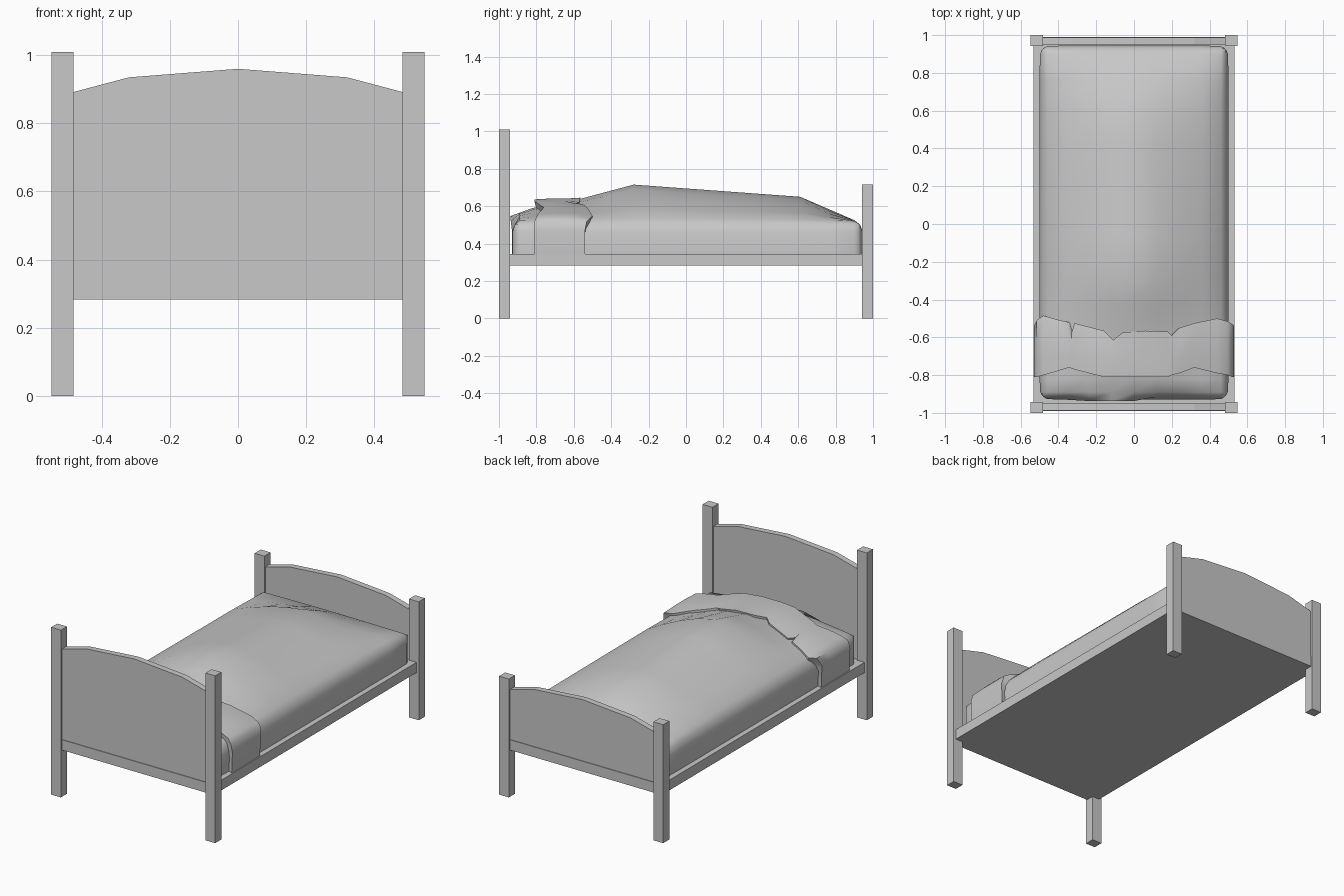
import bpy, bmesh, math

if "Cube" in bpy.data.objects:
    bpy.data.objects.remove(bpy.data.objects["Cube"])

grey = bpy.data.materials.new("light_grey")
grey.diffuse_color = (0.58, 0.58, 0.58, 1)
grey.use_nodes = True
grey.node_tree.nodes["Principled BSDF"].inputs["Base Color"].default_value = grey.diffuse_color


def finish(name, bm, smooth=None):
    bmesh.ops.remove_doubles(bm, verts=bm.verts, dist=0.0005)
    bmesh.ops.recalc_face_normals(bm, faces=bm.faces)
    me = bpy.data.meshes.new(name)
    bm.to_mesh(me)
    bm.free()
    ob = bpy.data.objects.new(name, me)
    bpy.context.collection.objects.link(ob)
    me.materials.append(grey)
    if smooth:
        bpy.ops.object.select_all(action='DESELECT')
        ob.select_set(True)
        bpy.context.view_layer.objects.active = ob
        bpy.ops.object.shade_smooth_by_angle(angle=math.radians(smooth))
    return ob


def box(name, lo, hi):
    bm = bmesh.new()
    bmesh.ops.create_cube(bm, size=1)
    for v in bm.verts:
        v.co = [(a + b) / 2 + c * (b - a) for a, b, c in zip(lo, hi, v.co)]
    return finish(name, bm)


def grid(name, rows, smooth):
    """Skin a rectangular array of points."""
    bm = bmesh.new()
    vs = [[bm.verts.new(p) for p in r] for r in rows]
    for a, b in zip(vs, vs[1:]):
        for i in range(len(a) - 1):
            bm.faces.new((a[i], b[i], b[i + 1], a[i + 1]))
    bmesh.ops.dissolve_degenerate(bm, dist=0.0005, edges=bm.edges)
    return finish(name, bm, smooth)


def lerp(table, t):
    if t <= table[0][0]:
        return table[0][1]
    for (a, za), (b, zb) in zip(table, table[1:]):
        if t <= b:
            return za + (zb - za) * (t - a) / (b - a)
    return table[-1][1]


# Corner posts and arched end panels
def arched_panel(name, y0, y1, edge):
    arch = [(-.49, edge), (-.32, edge + .045), (0, edge + .07),
            (.32, edge + .045), (.49, edge)]
    bm = bmesh.new()
    f = bm.faces.new([bm.verts.new((x, y0, z)) for x, z in
                      [(.49, .30), (-.49, .30)] + arch])
    r = bmesh.ops.extrude_face_region(bm, geom=[f])
    for v in r["geom"]:
        if isinstance(v, bmesh.types.BMVert):
            v.co.y = y1
    finish(name, bm)


for end, s, top in (("head", -1, 1.01), ("foot", 1, .715)):
    for side, k in (("left", -1), ("right", 1)):
        xs = sorted((k * .483, k * .548))
        ys = sorted((s * .942, s * 1.0))
        box(f"{end}_post_{side}", (xs[0], ys[0], 0), (xs[1], ys[1], top))
    arched_panel(f"{end}board", s * .95, s * .987, .89 if s < 0 else .645)

# Bed base
box("bed_base", (-.532, -.991, .283), (.532, .991, .345))

# Domed mattress and blanket: crest height along the length
CREST = [(-.93, .55), (-.82, .59), (-.58, .635), (-.28, .715), (.61, .65), (.9, .525)]


def dome(x, y):
    return .52 + (lerp(CREST, y) - .52) * (1 - min(1, abs(x) / .48) ** 1.45)


def stations(lo, hi, inner):
    """Positions with a height cap, giving vertical walls with a soft rim."""
    rim = [(0, .345), (0, .465), (.015, .502)]
    return ([(lo + d, c) for d, c in rim] + [(t, 9) for t in inner]
            + [(hi - d, c) for d, c in reversed(rim)])


cols = stations(-.5, .5, [-.46, -.36, -.24, -.12, 0, .12, .24, .36, .46])
lens = stations(-.93, .945, [-.89, -.82, -.7, -.58, -.43, -.28, -.06, .16, .39,
                             .61, .76, .9])
rows = []
for y, cy in lens:
    row = []
    for x, cx in cols:
        px, py = x, y
        # rounded plan corners
        kx = max(-.44, min(.44, x))
        ky = max(-.87, min(.885, y))
        d = math.hypot(x - kx, y - ky)
        if x != kx and y != ky and d > .06:
            px, py = kx + (x - kx) * .06 / d, ky + (y - ky) * .06 / d
        # the sheet bulges a little towards the headboard
        lift = 0
        if y < -.91 and cy > .47 and abs(x + .12) < .2:
            py, lift = y - .022, .045 * (1 - abs(x + .12) / .2)
        row.append((px, py, min(dome(x, y), cx, cy + lift)))
    rows.append(row)
grid("mattress_and_blanket", rows, 60)

# Folded cover across the head end: x, z, back edge y, front edge y
FOLD = [(-.525, .345, -.81, -.54), (-.53, .48, -.81, -.54), (-.515, .53, -.81, -.51),
        (-.48, .55, -.80, -.485), (-.41, .575, -.78, -.505), (-.345, .592, -.76, -.52),
        (-.33, .595, -.765, -.575), (-.315, .6, -.77, -.525),
        (-.16, .632, -.81, -.565), (-.11, .638, -.81, -.615), (-.06, .64, -.81, -.575),
        (.06, .64, -.81, -.565), (.18, .627, -.81, -.57), (.2, .624, -.80, -.59),
        (.24, .616, -.79, -.55), (.32, .597, -.76, -.525), (.44, .563, -.79, -.50),
        (.495, .545, -.80, -.515), (.52, .52, -.81, -.53), (.53, .47, -.81, -.54),
        (.525, .345, -.81, -.54)]
rows = []
for x, z, yb, yf in FOLD:
    low = max(.345, z - .04)
    zf = z
    if abs(x) < .5:  # front edge rests on the blanket
        zf = dome(x, yf) + .012
    rows.append([(x * .95, yb + .01, low), (x, yb, z - .004 * (z > .5)),
                 (x, yb * .7 + yf * .3, z), (x, yb * .3 + yf * .7, max(z, dome(x, yb * .3 + yf * .7) + .01) if abs(x) < .5 else z),
                 (x, yf, zf), (x * .95, yf - .005, max(.345, zf - .04))])
grid("folded_cover", rows, 45)
